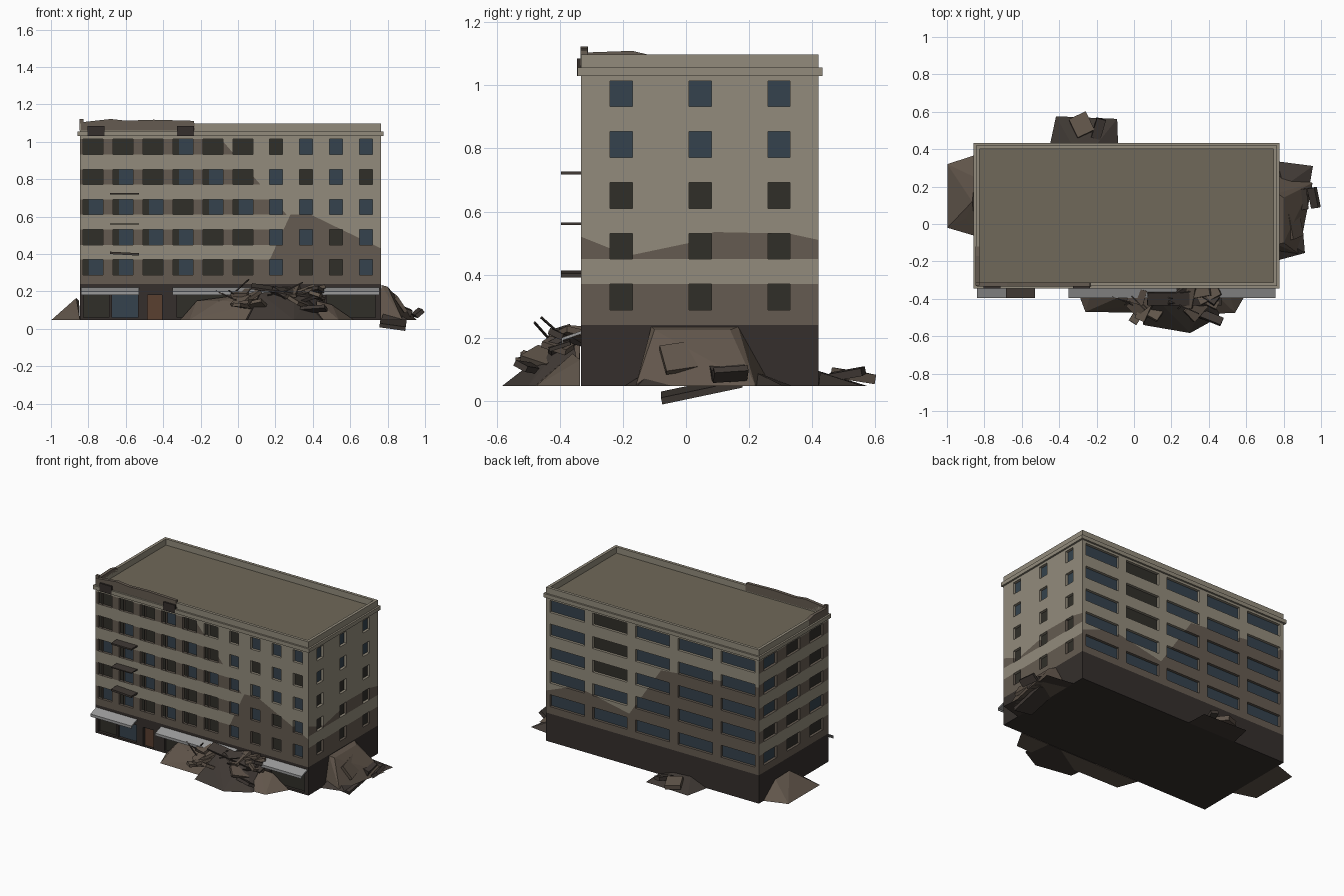
import bpy, bmesh, random
from math import radians
from mathutils import Vector, Euler

if "Cube" in bpy.data.objects:
    bpy.data.objects.remove(bpy.data.objects["Cube"])

random.seed(4)
X0, X1, Y0, Y1, Z0, Z1 = -0.845, 0.765, -0.332, 0.42, 0.047, 1.097
LX, LY = X1 - X0, Y1 - Y0


def mat(name, r, g, b):
    m = bpy.data.materials.new(name)
    m.diffuse_color = (r, g, b, 1)
    m.use_nodes = True
    m.node_tree.nodes["Principled BSDF"].inputs["Base Color"].default_value = m.diffuse_color
    return m


PLASTER = mat("plaster", .29, .26, .20)
STAIN = mat("stained_plaster", .13, .105, .082)
BASE = mat("soot", .035, .028, .025)
GLASS = mat("glass", .035, .055, .075)
DARK = mat("broken_window", .03, .028, .022)
ROOF = mat("roof_felt", .16, .14, .10)
GREY = mat("awning_metal", .32, .32, .32)
RUBBLE = mat("rubble", .12, .092, .07)
RUBBLE2 = mat("dark_rubble", .05, .04, .034)
WOOD = mat("door_wood", .10, .05, .03)


def finish(name, bm, *mats):
    me = bpy.data.meshes.new(name)
    bm.to_mesh(me)
    bm.free()
    for m in mats:
        me.materials.append(m)
    ob = bpy.data.objects.new(name, me)
    bpy.context.collection.objects.link(ob)
    return ob


def box(name, c, s, m, rot=(0, 0, 0)):
    bm = bmesh.new()
    bmesh.ops.create_cube(bm, size=1)
    R = Euler([radians(a) for a in rot]).to_matrix()
    for v in bm.verts:
        v.co = R @ Vector([v.co[i] * s[i] for i in range(3)]) + Vector(c)
    return finish(name, bm, m)


def span(name, a, b, m):
    return box(name, [(p + q) / 2 for p, q in zip(a, b)], [q - p for p, q in zip(a, b)], m)


def hull(name, pts, m):
    bm = bmesh.new()
    for p in pts:
        bm.verts.new(p)
    r = bmesh.ops.convex_hull(bm, input=bm.verts)
    bmesh.ops.delete(bm, geom=[v for v in bm.verts if not v.link_faces], context='VERTS')
    bmesh.ops.recalc_face_normals(bm, faces=bm.faces)
    return finish(name, bm, m)


def prism(name, profile, place, depth, m):
    """Extrude a closed 2D profile along a vector."""
    bm = bmesh.new()
    f = bm.faces.new([bm.verts.new(place(*p)) for p in profile])
    g = bmesh.ops.extrude_face_region(bm, geom=[f])['geom']
    for v in g:
        if isinstance(v, bmesh.types.BMVert):
            v.co += Vector(depth)
    bmesh.ops.recalc_face_normals(bm, faces=bm.faces)
    return finish(name, bm, m)


def line(pts, u):
    for (a, p), (b, q) in zip(pts, pts[1:]):
        if u <= b:
            return p + (q - p) * (u - a) / (b - a)
    return pts[-1][1]


ROWS = [(.288 + .161 * i, .37 + .161 * i) for i in range(5)]


def wall(name, origin, udir, length, holes, low, rowline=None, clean=(0, 0), recess=.018):
    """Wall with recessed openings (u0, u1, z0, z1, material index), soot below a line."""
    o, ud = Vector(origin), Vector(udir)
    n = ud.cross(Vector((0, 0, 1)))
    P = lambda u, z, d=0: o + ud * u + Vector((0, 0, z)) - n * d
    us = sorted({0, length, *[h[0] for h in holes], *[h[1] for h in holes]})
    zs = sorted({Z0, .24, Z1, *[z for r in ROWS for z in r], *[h[2] for h in holes], *[h[3] for h in holes]})
    bm = bmesh.new()

    def quad(mi, *ps):
        bm.faces.new([bm.verts.new(p) for p in ps]).material_index = mi
    for a, b in zip(us, us[1:]):
        for c, d in zip(zs, zs[1:]):
            u, z = (a + b) / 2, (c + d) / 2
            if not any(h[0] < u < h[1] and h[2] < z < h[3] for h in holes):
                quad(0, P(a, c), P(b, c), P(b, d), P(a, d))
    for a, b, c, d, mi in holes:
        ring = [(a, c), (b, c), (b, d), (a, d)]
        quad(mi, *[P(*p, recess) for p in ring])
        for p, q in zip(ring, ring[1:] + ring[:1]):
            quad(0, P(*p), P(*q), P(*q, recess), P(*p, recess))
    bmesh.ops.remove_doubles(bm, verts=bm.verts, dist=1e-5)
    for pts in filter(None, (low, rowline)):
        for p, q in zip(pts, pts[1:]):
            pn = (P(*q) - P(*p)).cross(n)
            bmesh.ops.bisect_plane(bm, geom=bm.verts[:] + bm.edges[:] + bm.faces[:],
                                   plane_co=P(*p), plane_no=pn.normalized())
    for f in bm.faces:
        if f.material_index == 0:
            c = f.calc_center_median()
            u, z = (c - o).dot(ud), c.z
            inrow = any(r[0] - .001 <= z <= r[1] + .001 for r in ROWS)
            if z < .24:
                f.material_index = 2
            elif clean[0] < z < clean[1]:
                pass
            elif z < line(low, u) or z < .288 or (rowline and inrow and z < line(rowline, u)):
                f.material_index = 1
    return finish(name, bm, PLASTER, STAIN, BASE, GLASS, DARK, WOOD)


# front wall: ten window columns, shop fronts below
holes = []
for i in range(10):
    c = -.76 + .1605 * i - X0
    for r, (a, b) in enumerate(ROWS):
        if i < 6:
            holes.append((c - .068, c - .036, a, b, 4))
            holes.append((c - .036, c + .038, a, b, random.choice((3, 4))))
        else:
            holes.append((c - .035, c + .035, a, b, 3 if random.random() < .65 else 4))
holes += [(.02, .155, .06, .18, 4), (.17, .31, .06, .18, 3), (.36, .44, Z0 + .003, .18, 5),
          (.52, .78, .06, .18, 4), (.82, 1.1, .06, .18, 4), (1.32, 1.58, .06, .18, 4)]
wall("front_wall", (X0, Y0, 0), (1, 0, 0), LX, holes,
     [(0, .25), (1.01, .25), (1.015, .37), (1.125, .61), (1.225, .615), (1.4, .53), (1.61, .43)],
     [(0, 1.2), (.6, 1.2), (.68, 1.1), (1.2, .5), (1.61, .35)])

# right wall: three small windows per floor
holes = [(c - .035, c + .035, a, b, 3 if r > 2 else 4)
         for r, (a, b) in enumerate(ROWS) for c in (.127, .377, .627)]
wall("right_wall", (X1, Y0, 0), (0, 1, 0), LY, holes,
     [(0, .52), (.15, .46), (.34, .50), (.42, .535), (.66, .53), (.752, .51)], None, (.37, .45))

# back wall: five wide strip windows per floor
holes = [(.03 + .323 * i, .29 + .323 * i, a, b, 4 if i == 1 and r > 1 else 3)
         for r, (a, b) in enumerate(ROWS) for i in range(5)]
wall("back_wall", (X1, Y1, 0), (-1, 0, 0), LX, holes,
     [(0, .39), (.23, .48), (.63, .40), (.87, .76), (1.61, .84)])

# left wall: burnt window strips between clean bands
holes = [(c - .07, c + .07, a, b, random.choice((3, 4)))
         for a, b in ROWS for c in (.125, .375, .625)]
wall("left_wall", (X0, Y1, 0), (0, -1, 0), LY, holes, [(0, .3), (.752, .3)], [(0, 1.2), (.752, 1.2)])

# floor, roof, parapet lining and cornice
span("floor_slab", (X0, Y0, Z0), (X1, Y1, Z0 + .004), BASE)
span("roof", (X0 + .001, Y0 + .001, 1.03), (X1 - .001, Y1 - .001, 1.055), ROOF)


def ring(name, out, inn, z0, z1, m):
    a, b, c, d = X0 - out, X1 + out, Y0 - out, Y1 + out
    t = out + inn
    span(name + "_front", (a, c, z0), (b, c + t, z1), m)
    span(name + "_back", (a, d - t, z0), (b, d, z1), m)
    span(name + "_left", (a, c + t, z0), (a + t, d - t, z1), m)
    span(name + "_right", (b - t, c + t, z0), (b, d - t, z1), m)


ring("parapet", -.0005, .02, 1.05, Z1, PLASTER)
ring("cornice", .012, 0, 1.03, 1.056, PLASTER)

# broken parapet caps
prism("broken_parapet_front", [(-.84, 1.06), (-.23, 1.06), (-.235, 1.112), (-.45, 1.118), (-.6, 1.113),
      (-.68, 1.122), (-.84, 1.104)], lambda x, z: Vector((x, Y0 - .002, z)), (0, .022, 0), STAIN)
prism("broken_parapet_left", [(-.33, 1.06), (-.12, 1.06), (-.12, 1.097), (-.17, 1.109), (-.31, 1.104), (-.31, 1.122),
      (-.33, 1.122)], lambda y, z: Vector((X0 - .002, y, z)), (.022, 0, 0), STAIN)
for x in (-.76, -.28):
    span("cornice_scar", (x - .045, Y0 - .0135, 1.03), (x + .045, Y0, 1.085), BASE)

# balconies
for z, t, r in ((.722, .01, 0), (.561, .007, 0), (.402, .013, -3)):
    box("balcony_slab", (-.607, -.363, z), (.155, .066, t), RUBBLE2, (0, -r, 0))

# awnings
AW = [(Y0, .222), (-.395, .2), (-.395, .182), (-.39, .182), (-.39, .192), (Y0, .212)]
for a, b in ((-.84, -.53), (-.35, .23), (.45, .757)):
    prism("awning", AW, lambda y, z: Vector((a, y, z)), (b - a, 0, 0), GREY)
box("fallen_awning", (.27, -.40, .2), (.4, .07, .012), RUBBLE2, (18, 8, 0))

# rubble heaps
g = Z0
hull("front_rubble_left", [(-.31, -.335, g), (-.26, -.47, g), (.08, -.475, g), (.3, -.34, g), (-.22, -.335, .15),
     (-.1, -.40, .15), (.15, -.335, .2), (.1, -.42, .14)], RUBBLE)
hull("front_rubble_middle", [(.05, -.54, g), (.22, -.545, g), (.3, -.583, g), (.45, -.5, g), (.02, -.335, g),
     (.5, -.335, g), (.12, -.4, .19), (.3, -.36, .22), (.36, -.45, .13), (.15, -.48, .12)], RUBBLE2)
hull("front_rubble_right", [(.4, -.335, g), (.42, -.48, g), (.54, -.475, g), (.62, -.335, g),
     (.42, -.36, .15), (.5, -.335, .13)], RUBBLE)
hull("right_rubble", [(.765, -.15, g), (.88, -.16, g), (.90, .1, g), (.955, .22, g), (.765, .27, g),
     (.766, -.11, .235), (.80, -.1, .225), (.766, .165, .235), (.80, .14, .225), (.87, .0, .13)], RUBBLE)
hull("right_rubble_back", [(.765, .1, g), (.92, .1, g), (.957, .31, g), (.765, .335, g), (.8, .2, .1)], RUBBLE2)
hull("right_rubble_front", [(.765, -.195, g), (.914, -.155, g), (.9, 0, g), (.765, 0, g), (.79, -.08, .12)], RUBBLE2)
hull("left_rubble", [(-.845, .37, g), (-.998, .32, g), (-.998, -.02, g), (-.845, -.065, g), (-.865, .12, .165),
     (-.85, .25, .15), (-.93, .2, .1), (-.9, .03, .1)], RUBBLE)
hull("back_rubble", [(-.45, .42, g), (-.417, .576, g), (-.09, .562, g), (-.085, .42, g),
     (-.33, .42, .095), (-.2, .425, .09), (-.25, .5, .06)], RUBBLE2)

# tilted slabs lying on the heaps
box("right_fallen_slab", (.83, .05, .036), (.14, .26, .022), RUBBLE2, (12, 8, 0))
box("right_leaning_slab", (.858, 0, .14), (.02, .15, .10), RUBBLE, (10, -35, 5))
box("right_block", (.88, .13, .1), (.09, .11, .035), RUBBLE2, (6, 20, 8))
box("right_outer_block", (.962, .14, .085), (.05, .11, .022), RUBBLE2, (5, -40, 8))
box("back_block", (-.28, .53, .08), (.10, .11, .03), RUBBLE, (-8, 5, 25))
box("back_block_small", (-.19, .51, .085), (.05, .11, .025), RUBBLE2, (10, 8, -15))
for i in range(16):
    x = random.uniform(.0, .44)
    y = random.uniform(-.50, -.36)
    z = .21 + (y + .36) * .75
    box("front_fallen_slab", (x, y, z), (random.uniform(.06, .15), random.uniform(.04, .09), .02),
        random.choice((RUBBLE, RUBBLE2)), [random.uniform(-35, 35) for _ in range(2)] + [random.uniform(0, 180)])
for i in range(8):
    box("bent_rebar", (random.uniform(-.1, .4), random.uniform(-.46, -.37), random.uniform(.14, .23)),
        (.14, .006, .006), RUBBLE2, (0, random.uniform(-40, 40), random.uniform(-60, 60)))
